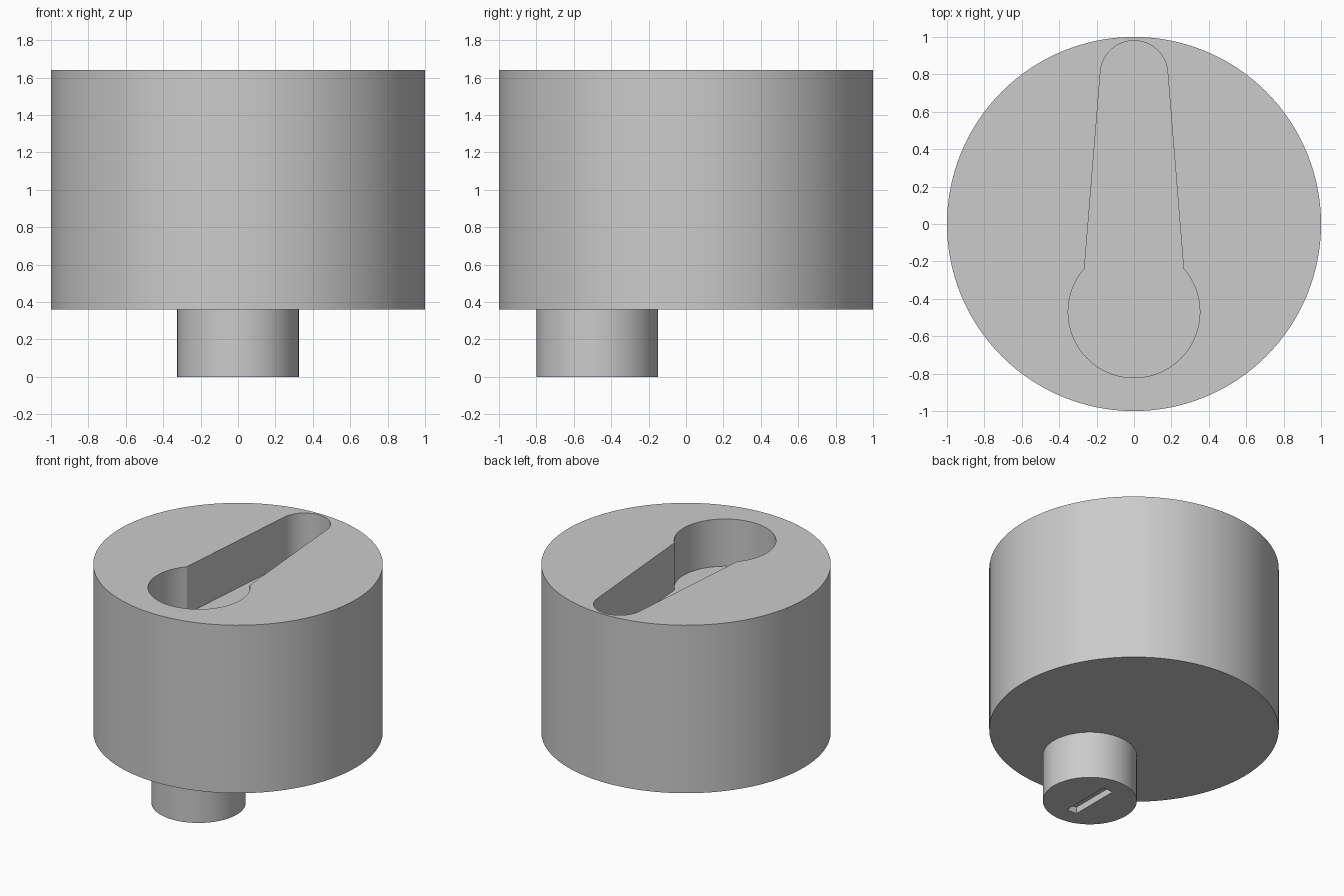
import bpy, bmesh
from math import radians, sin, cos, atan2, pi

cube = bpy.data.objects.get("Cube")
if cube:
    bpy.data.objects.remove(cube, do_unlink=True)

grey = bpy.data.materials.new("light_grey")
grey.use_nodes = True
colour = (0.6, 0.6, 0.6, 1)
grey.diffuse_color = colour
grey.node_tree.nodes["Principled BSDF"].inputs["Base Color"].default_value = colour


def arc(cy, r, start, end, steps):
    """Points on a circle centred on x = 0."""
    return [(r * cos(start + (end - start) * i / steps),
             cy + r * sin(start + (end - start) * i / steps)) for i in range(steps + 1)]


def prism(name, outline, z0, z1):
    """Extrude a flat outline from z0 up to z1."""
    bm = bmesh.new()
    base = bm.faces.new([bm.verts.new((x, y, z0)) for x, y in outline])
    top = bmesh.ops.extrude_face_region(bm, geom=[base])["geom"]
    verts = [v for v in top if isinstance(v, bmesh.types.BMVert)]
    bmesh.ops.translate(bm, verts=verts, vec=(0, 0, z1 - z0))
    bmesh.ops.recalc_face_normals(bm, faces=bm.faces)
    mesh = bpy.data.meshes.new(name)
    bm.to_mesh(mesh)
    bm.free()
    mesh.materials.append(grey)
    obj = bpy.data.objects.new(name, mesh)
    bpy.context.collection.objects.link(obj)
    return obj


def carve(obj, cutter):
    """Cut a recess, then smooth the round walls."""
    cutter.hide_render = True
    mod = obj.modifiers.new("recess", "BOOLEAN")
    mod.operation = "DIFFERENCE"
    mod.solver = "EXACT"
    mod.object = cutter
    bpy.ops.object.select_all(action="DESELECT")
    bpy.context.view_layer.objects.active = obj
    obj.select_set(True)
    bpy.ops.object.modifier_apply(modifier=mod.name)
    bpy.data.objects.remove(cutter, do_unlink=True)
    bpy.ops.object.shade_smooth_by_angle(angle=radians(30))


BOTTOM, TOP, DEPTH = 0.36, 1.64, 0.36

# Drum body with a keyhole-shaped recess in its top
body = prism("drum_body", arc(0, 1, 0, 2 * pi, 128)[:-1], BOTTOM, TOP)
neck = atan2(0.232, 0.265)
keyhole = (arc(-0.47, 0.352, pi - neck, 2 * pi + neck, 64)
           + arc(0.8, 0.18, 0.08, pi - 0.08, 40))
carve(body, prism("keyhole_cutter", keyhole, TOP - DEPTH, TOP + 0.2))

# Off-centre peg below, with a narrow slot in its end
peg_y = -0.475
peg = prism("peg", arc(peg_y, 0.325, 0, 2 * pi, 96)[:-1], 0, BOTTOM)
w, h = 0.042, 0.195
slot = [(-w, peg_y - h), (w, peg_y - h), (w, peg_y + h), (-w, peg_y + h)]
carve(peg, prism("slot_cutter", slot, -0.1, 0.05))
